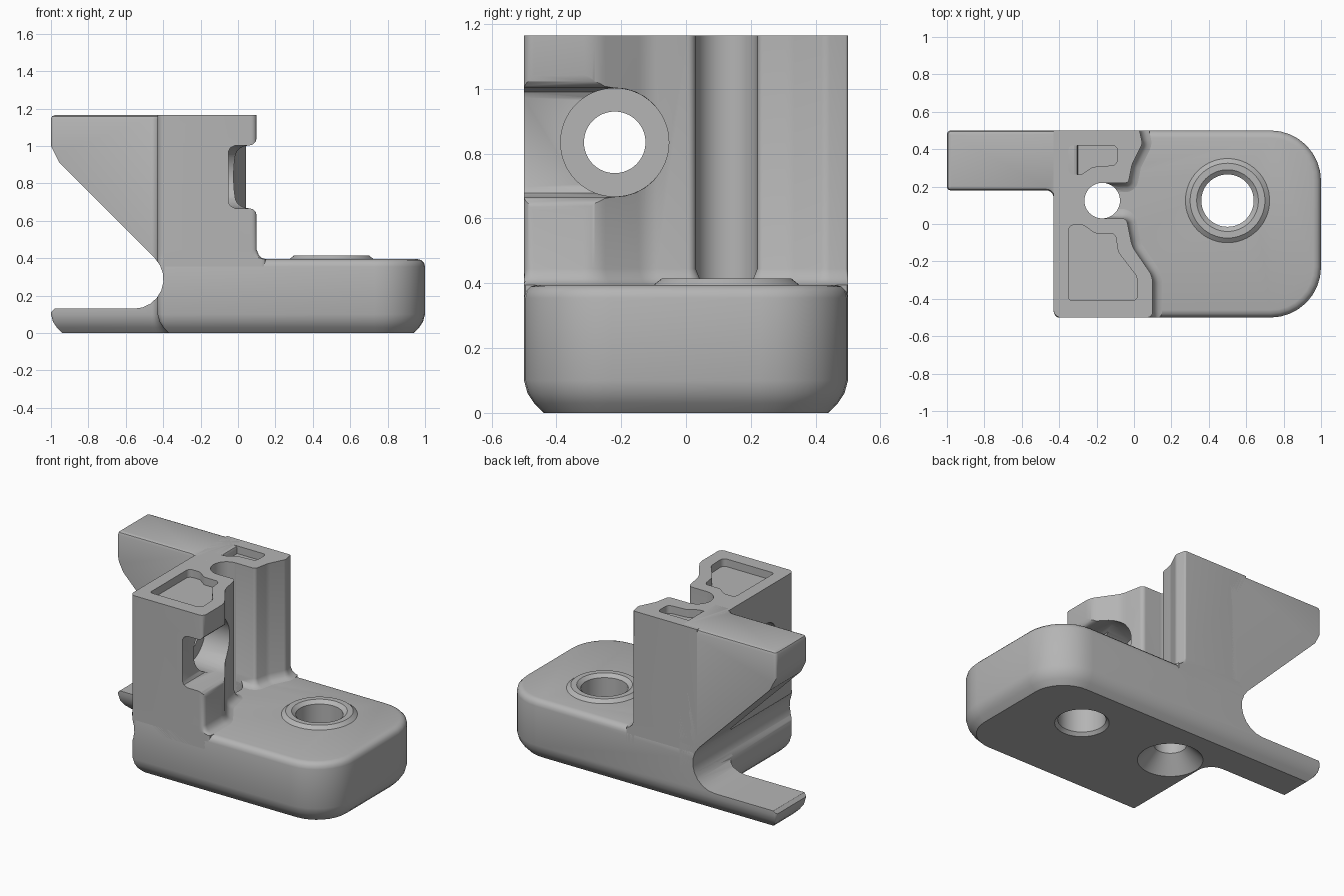
import bpy, bmesh, math
from mathutils import Vector, Matrix

if "Cube" in bpy.data.objects:
    bpy.data.objects.remove(bpy.data.objects["Cube"])

grey = bpy.data.materials.new("plain grey")
grey.use_nodes = True
COLOUR = (0.46, 0.46, 0.46, 1)
grey.diffuse_color = COLOUR
grey.node_tree.nodes["Principled BSDF"].inputs["Base Color"].default_value = COLOUR

# Maps an outline (u, v) at level w into space, for each extrusion axis
AXES = {
    "x": lambda u, v, w: (w, u, v),
    "y": lambda u, v, w: (u, w, v),
    "z": lambda u, v, w: (u, v, w),
}


def outline(corners, inset=0.0, keep=None, steps=8):
    """Rounded polygon from counter-clockwise (u, v, radius) corners, moved inward."""
    pts = [Vector(c[:2]) for c in corners]
    radii = [c[2] if len(c) > 2 else 0 for c in corners]
    n = len(pts)
    moved, rounded = [], []
    for i, p in enumerate(pts):
        a, b = (p - pts[i - 1]).normalized(), (pts[(i + 1) % n] - p).normalized()
        na, nb = Vector((-a.y, a.x)), Vector((-b.y, b.x))
        d = 0 if keep and keep(p) else inset
        moved.append(p + (na + nb) * d / (1 + na.dot(nb)))
        side = 1 if a.x * b.y - a.y * b.x > 0 else -1
        rounded.append(max(radii[i] - side * d, 0.002))
    ring = []
    for i, p in enumerate(moved):
        a, b = (p - moved[i - 1]).normalized(), (moved[(i + 1) % n] - p).normalized()
        turn = math.atan2(a.x * b.y - a.y * b.x, a.dot(b))
        side, r = math.copysign(1, turn), rounded[i]
        start = p - a * r * math.tan(abs(turn) / 2)
        centre = start + Vector((-a.y, a.x)) * r * side
        for k in range(steps + 1):
            ring.append(centre + Matrix.Rotation(turn * k / steps, 2) @ (start - centre))
    return ring


def skin(name, rings, axis="z"):
    """Solid through a stack of (outline, level) rings."""
    bm = bmesh.new()
    rows = [[bm.verts.new(AXES[axis](p[0], p[1], w)) for p in ring] for ring, w in rings]
    n = len(rows[0])
    for low, high in zip(rows, rows[1:]):
        for i in range(n):
            j = (i + 1) % n
            bm.faces.new((low[i], low[j], high[j], high[i]))
    bm.faces.new(rows[0][::-1])
    bm.faces.new(rows[-1])
    bmesh.ops.recalc_face_normals(bm, faces=bm.faces)
    mesh = bpy.data.meshes.new(name)
    bm.to_mesh(mesh)
    bm.free()
    mesh.materials.append(grey)
    obj = bpy.data.objects.new(name, mesh)
    bpy.context.collection.objects.link(obj)
    return obj


def loft(name, corners, levels, axis="z", keep=None):
    return skin(name, [(outline(corners, d, keep), w) for w, d in levels], axis)


def lathe(name, centre, profile, axis="z", sides=64):
    turn = [math.tau * i / sides for i in range(sides)]
    return skin(name, [([(centre[0] + r * math.cos(t), centre[1] + r * math.sin(t))
                         for t in turn], w) for w, r in profile], axis)


def cut(obj, *cutters):
    bpy.context.view_layer.objects.active = obj
    for c in cutters:
        mod = obj.modifiers.new("cut", "BOOLEAN")
        mod.operation, mod.solver, mod.object = "DIFFERENCE", "EXACT", c
        bpy.ops.object.modifier_apply(modifier=mod.name)


# Foot plate with the lower tongue, chamfered below and rounded on top
base = loft("base_plate",
            [(-.43, -.5, .04), (1, -.5, .27), (1, .5, .27), (-1, .5, .02),
             (-1, .18, .02), (-.43, .18, .04)],
            [(0, .06), (.03, .031), (.06, .011), (.1, 0), (.355, 0),
             (.375, .005), (.39, .02), (.395, .04)])

# Upright block with an open vertical groove, flaring into the plate
tower = loft("tower",
             [(-.43, -.5, .04), (.1, -.5, .03), (.1, -.28, .12), (-.01, -.12, .15),
              (-.04, .03, .03), (-.17, .03), (-.17, .22), (-.03, .22, .02),
              (-.01, .32, .12), (.045, .43, .04), (.03, .5, .01), (-.43, .5)],
             [(.3, -.05), (.395, -.05), (.4, -.03), (.415, -.012), (.445, 0), (1.165, 0)],
             keep=lambda p: p.x < -.3)
for v in tower.data.vertices:
    v.co.y = max(-.5, min(.5, v.co.y))

# Upper arm
arm = loft("upper_arm",
           [(-1, .18, .02), (-.43, .18, .04), (-.43, .13), (-.3, .13), (-.3, .5), (-1, .5, .02)],
           [(.2, 0), (1.145, 0), (1.159, .006), (1.165, .02)])

# Raised rim around the plate hole
HOLE = (.5, .125)
rim = lathe("hole_rim", HOLE, [(.36, .225), (.395, .225), (.415, .2)])

# Cutters: side notch, vertical holes, side recess with bored hole, top pockets
notch = loft("notch_cutter",
             [(-1.1, .08), (-1.03, .08), (-1, .11), (-.98, .13), (-.175, .13, .158),
              (-.955, .91, .05), (-1, 1), (-1.04, 1.1), (-1.1, 1.1)],
             [(-.7, 0), (.7, 0)], "y")
plate_hole = lathe("plate_hole_cutter", HOLE,
                   [(-.02, .177), (.02, .14), (.395, .14), (.415, .165), (.45, .165)])
screw_hole = lathe("screw_hole_cutter", (-.17, .125),
                   [(-.02, .21), (.1, .095), (1.3, .095)])
bore = lathe("bore_cutter", (-.22, .835),
             [(-.6, .095), (-.2, .095), (-.2, .167), (.02, .167)], "x")
R = .168
recess = loft("recess_cutter",
              [(-.7, .835 - R), (-.22 + R, .835 - R, R * .998),
               (-.22 + R, .835 + R, R * .998), (-.7, .835 + R)],
              [(-.05, .03), (-.04, .012), (-.015, 0), (.06, 0), (.08, -.005),
               (.0946, -.02), (.1, -.04), (.2, -.04)], "x")
POCKET = [(1.115, 0), (1.2, 0)]
back_pocket = loft("back_pocket_cutter",
                   [(-.35, .265, .025), (-.28, .265, .03), (-.22, .305, .04),
                    (-.09, .315, .03), (-.09, .42, .025), (-.35, .42, .025)], POCKET)
front_pocket = loft("front_pocket_cutter",
                    [(-.35, -.41, .02), (.02, -.41, .03), (.015, -.28, .05),
                     (-.085, -.15, .06), (-.1, -.05, .03), (-.21, -.05, .04),
                     (-.27, -.005, .04), (-.35, -.005, .03)], POCKET)

cut(base, notch, plate_hole, screw_hole)
cut(tower, notch, screw_hole, recess, bore, back_pocket, front_pocket)
cut(arm, notch)
cut(rim, plate_hole)
for c in (notch, plate_hole, screw_hole, bore, recess, back_pocket, front_pocket):
    bpy.data.objects.remove(c)

# Smooth shading with crisp edges
bpy.ops.object.select_all(action="DESELECT")
for obj in (base, tower, arm, rim):
    obj.select_set(True)
bpy.context.view_layer.objects.active = base
bpy.ops.object.shade_smooth_by_angle(angle=math.radians(35))
